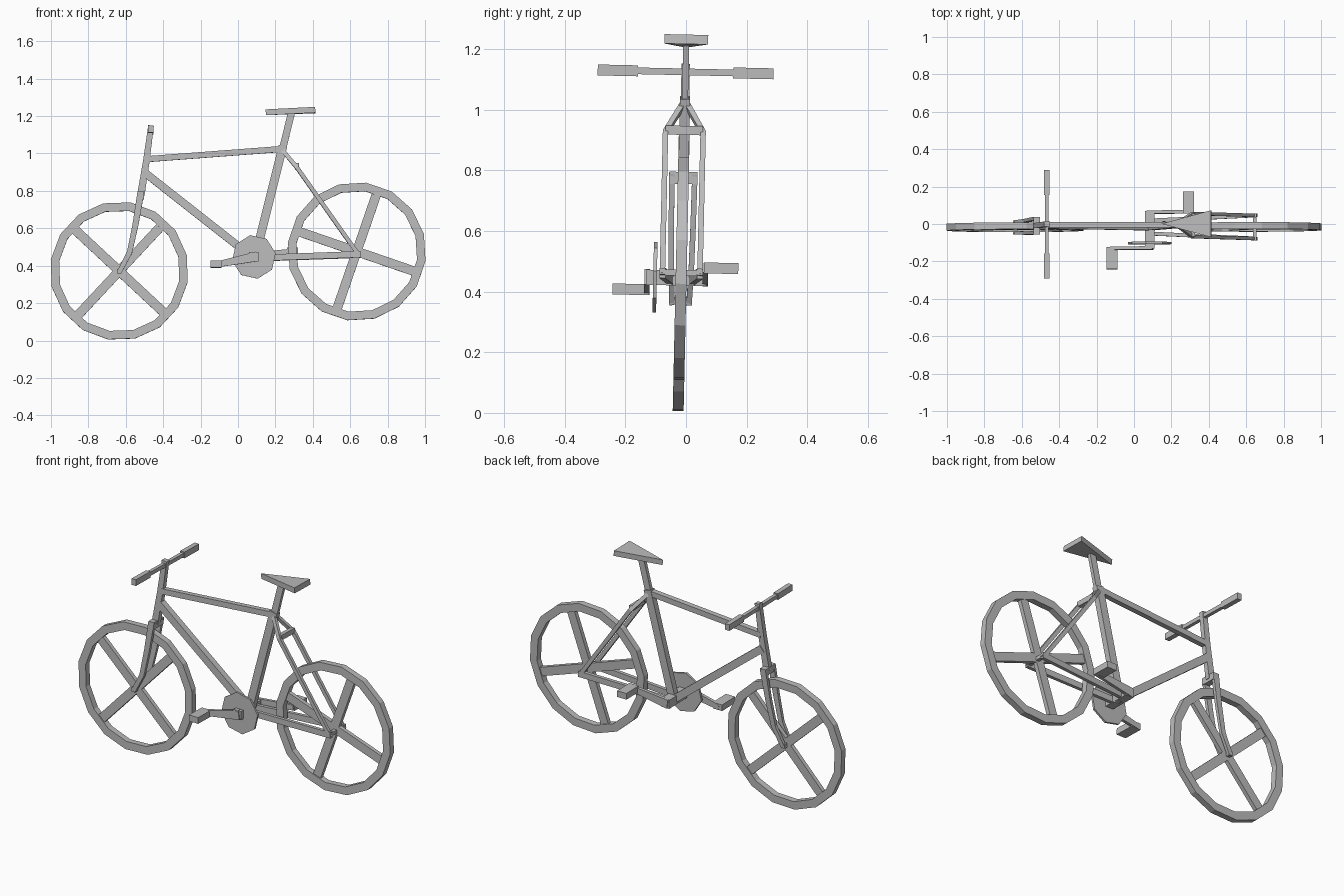
import bpy, bmesh
from math import cos, sin, pi, radians
from mathutils import Vector, Matrix

cube = bpy.data.objects.get("Cube")
if cube:
    bpy.data.objects.remove(cube)

grey = bpy.data.materials.new("light_grey")
grey.use_nodes = True
GREY = (0.5, 0.5, 0.5, 1)
grey.diffuse_color = GREY
grey.node_tree.nodes["Principled BSDF"].inputs["Base Color"].default_value = GREY

# The whole bicycle leans slightly to its left
LEAN = Matrix.Translation((0, -0.026, 0)) @ Matrix.Rotation(-0.022, 4, "X")


def finish(name, bm):
    bmesh.ops.recalc_face_normals(bm, faces=bm.faces)
    bm.transform(LEAN)
    mesh = bpy.data.meshes.new(name)
    bm.to_mesh(mesh)
    bm.free()
    mesh.materials.append(grey)
    obj = bpy.data.objects.new(name, mesh)
    bpy.context.collection.objects.link(obj)
    return obj


def beam(name, points, width, depth, end_width=None):
    """Rectangular bar swept along a path; depth runs along y where it can."""
    pts = [Vector(p) for p in points]
    end_width = end_width or width
    bm = bmesh.new()
    rings = []
    for i, p in enumerate(pts):
        along = (pts[min(i + 1, len(pts) - 1)] - pts[max(i - 1, 0)]).normalized()
        hint = Vector((1, 0, 0)) if abs(along.y) > 0.9 else Vector((0, 1, 0))
        side = along.cross(hint).normalized()
        cross = side.cross(along).normalized()
        w = width + (end_width - width) * i / (len(pts) - 1)
        rings.append([bm.verts.new(p + side * a * w / 2 + cross * b * depth / 2)
                      for a, b in ((-1, -1), (1, -1), (1, 1), (-1, 1))])
    for r, s in zip(rings, rings[1:]):
        for k in range(4):
            bm.faces.new((r[k], r[k - 1], s[k - 1], s[k]))
    bm.faces.new(rings[0])
    bm.faces.new(rings[-1])
    return finish(name, bm)


def prism(name, outline, offset):
    """Flat outline pushed along an offset."""
    bm = bmesh.new()
    face = bm.faces.new([bm.verts.new(p) for p in outline])
    new = bmesh.ops.extrude_face_region(bm, geom=[face])["geom"]
    bmesh.ops.translate(bm, vec=offset, verts=[v for v in new if isinstance(v, bmesh.types.BMVert)])
    return finish(name, bm)


def wheel(name, x, z, turn):
    """Sixteen-sided rim with two crossing spoke bars."""
    n, outer, inner, half = 16, 0.371, 0.325, 0.018
    bm = bmesh.new()
    rings = []
    for i in range(n):
        a = turn + (i + 0.5) * 2 * pi / n
        rings.append([bm.verts.new((x + r * cos(a), y, z + r * sin(a)))
                      for r, y in ((outer, -half), (outer, half), (inner, half), (inner, -half))])
    for i in range(n):
        r, s = rings[i - 1], rings[i]
        for k in range(4):
            bm.faces.new((r[k], r[k - 1], s[k - 1], s[k]))
    finish(name + "_rim", bm)
    for i in range(2):
        a = turn + i * pi / 2
        d = Vector((cos(a), 0, sin(a))) * (inner + 0.005)
        c = Vector((x, 0, z))
        beam(f"{name}_spoke_bar_{i + 1}", (c - d, c + d), 0.05, 0.024)


# Wheels
wheel("front_wheel", -0.635, 0.372, radians(47))
wheel("rear_wheel", 0.635, 0.476, radians(-19))

# Main frame
beam("steering_tube", ((-0.465, 0, 1.15), (-0.49, 0, 0.96), (-0.52, 0, 0.775)), 0.03, 0.028, 0.04)
beam("top_tube", ((-0.485, 0, 0.97), (0.245, 0, 1.025)), 0.032, 0.03)
beam("down_tube", ((-0.495, 0, 0.895), (0.09, 0, 0.435)), 0.042, 0.036)
beam("seat_tube", ((0.24, 0, 1.04), (0.085, 0, 0.42)), 0.046, 0.034)
beam("seat_post", ((0.235, 0, 1.01), (0.285, 0, 1.215)), 0.038, 0.02)
beam("fork_crown", ((-0.521, -0.046, 0.775), (-0.521, 0.046, 0.775)), 0.04, 0.035)

# Paired fork blades and rear stays
for side, s in (("right", -1), ("left", 1)):
    beam(side + "_fork_blade", ((-0.52, s * 0.038, 0.79), (-0.548, s * 0.036, 0.62),
                                (-0.58, s * 0.033, 0.47), (-0.637, s * 0.028, 0.36)),
         0.036, 0.018, 0.024)
    beam(side + "_seat_stay", ((0.24, s * 0.008, 1.015), (0.315, s * 0.062, 0.925),
                               (0.65, s * 0.062, 0.45)), 0.022, 0.018)
    beam(side + "_chain_stay", ((0.09, s * 0.035, 0.44), (0.655, s * 0.062, 0.46)), 0.034, 0.02)
    beam(side + "_grip", ((-0.467, s * 0.157, 1.125), (-0.467, s * 0.29, 1.125)), 0.036, 0.028)
beam("seat_stay_bridge", ((0.315, -0.062, 0.932), (0.315, 0.062, 0.932)), 0.03, 0.022)
beam("front_axle", ((-0.635, -0.036, 0.37), (-0.635, 0.036, 0.37)), 0.024, 0.024)
beam("rear_axle", ((0.645, -0.066, 0.462), (0.645, 0.066, 0.462)), 0.02, 0.02)
beam("handlebar", ((-0.467, -0.16, 1.125), (-0.467, 0.16, 1.125)), 0.022, 0.02)

# Saddle: a wedge with a pointed nose
prism("saddle", ((0.15, 0, 1.205), (0.415, -0.072, 1.217), (0.415, 0.072, 1.217)), (-0.003, 0, 0.031))

# Crankset
HUB = Vector((0.085, 0, 0.445))
ring = [HUB + Vector((0.118 * cos(a), -0.092, 0.118 * sin(a)))
        for a in (radians(100 + 45 * i) for i in range(8))]
prism("chainring", ring, (0, 0.012, 0))
beam("crank_axle", (HUB + Vector((0, -0.115, 0)), HUB + Vector((0, 0.085, 0))), 0.05, 0.05)
beam("right_crank", ((0.1, -0.112, 0.447), (-0.125, -0.112, 0.402)), 0.052, 0.018, 0.03)
beam("left_crank", ((0.07, 0.08, 0.445), (0.315, 0.08, 0.48)), 0.052, 0.018, 0.03)
beam("right_pedal", ((-0.117, -0.225, 0.404), (-0.117, -0.105, 0.404)), 0.036, 0.06)
beam("left_pedal", ((0.292, 0.075, 0.48), (0.292, 0.188, 0.48)), 0.036, 0.06)
